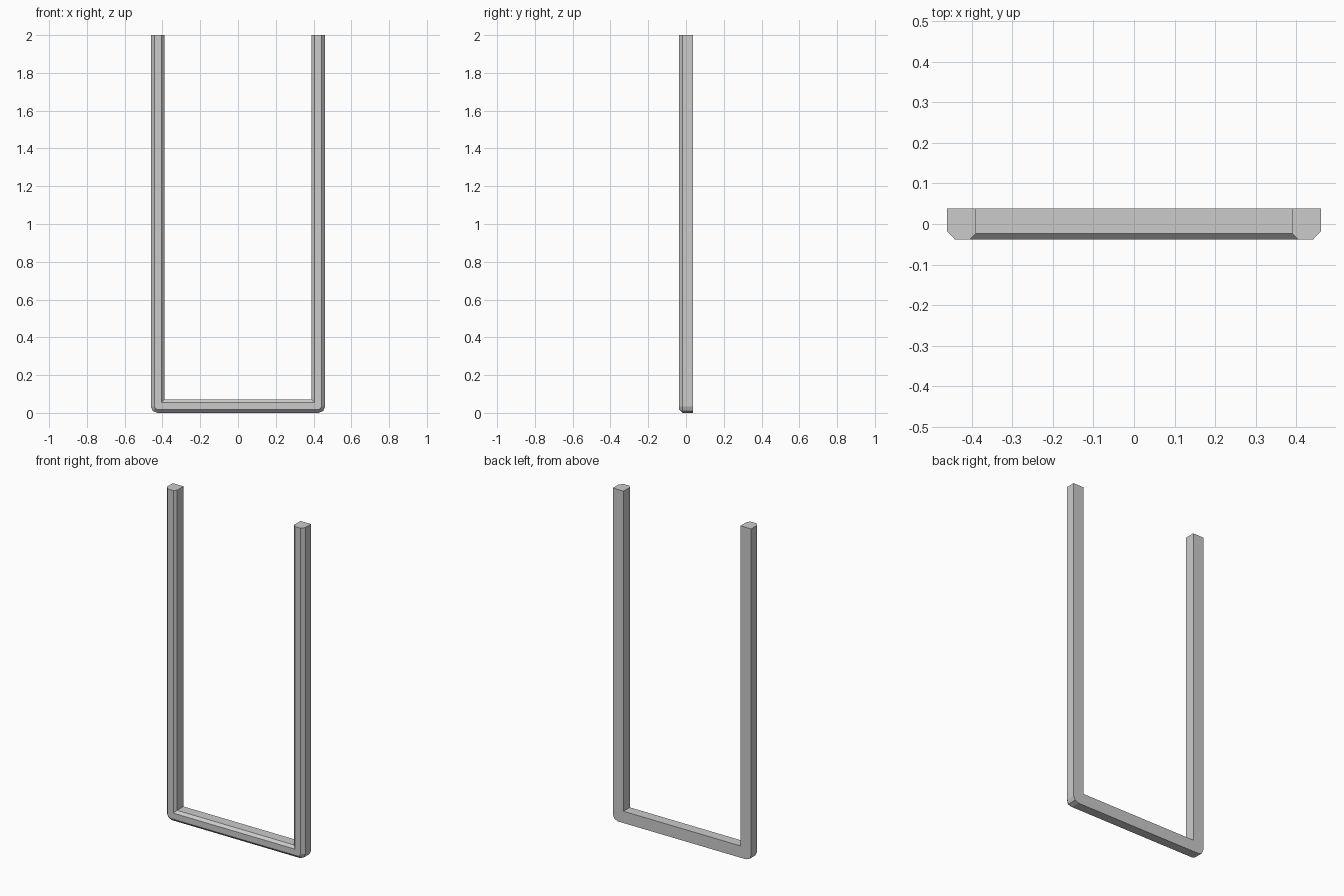
import bpy, bmesh
from math import cos, sin, radians

if "Cube" in bpy.data.objects:
    bpy.data.objects.remove(bpy.data.objects["Cube"])

HALF_W, HEIGHT, R = 0.461, 2.0, 0.034

# Cross-section: (distance inward from outer edge, y), front edges chamfered
profile = [(0, 0.038), (0, -0.018), (0.019, -0.038),
           (0.056, -0.038), (0.071, -0.023), (0.071, 0.038)]


def path(d):
    """U-shaped outline at inward offset d; corners rounded near the outside."""
    r = max(R - d, 0)
    c = max(R, d)
    corner = [(-HALF_W + c + r * cos(radians(a)), c + r * sin(radians(a)))
              for a in (180, 225, 270)]
    left = [(-HALF_W + d, HEIGHT)] + corner
    return left + [(-x, z) for x, z in reversed(left)]


# Sweep the cross-section along the U
bm = bmesh.new()
rails = [[bm.verts.new((x, y, z)) for x, z in path(d)] for d, y in profile]
n = len(rails)
for i in range(n):
    a, b = rails[i], rails[(i + 1) % n]
    for k in range(len(a) - 1):
        bm.faces.new((a[k], a[k + 1], b[k + 1], b[k]))

# Flat caps on the two post tops
bm.faces.new([r[0] for r in rails])
bm.faces.new([r[-1] for r in rails])
bmesh.ops.remove_doubles(bm, verts=bm.verts, dist=1e-5)
bmesh.ops.recalc_face_normals(bm, faces=bm.faces)

mesh = bpy.data.meshes.new("u_frame")
bm.to_mesh(mesh)
bm.free()
bpy.context.collection.objects.link(bpy.data.objects.new("u_frame", mesh))
